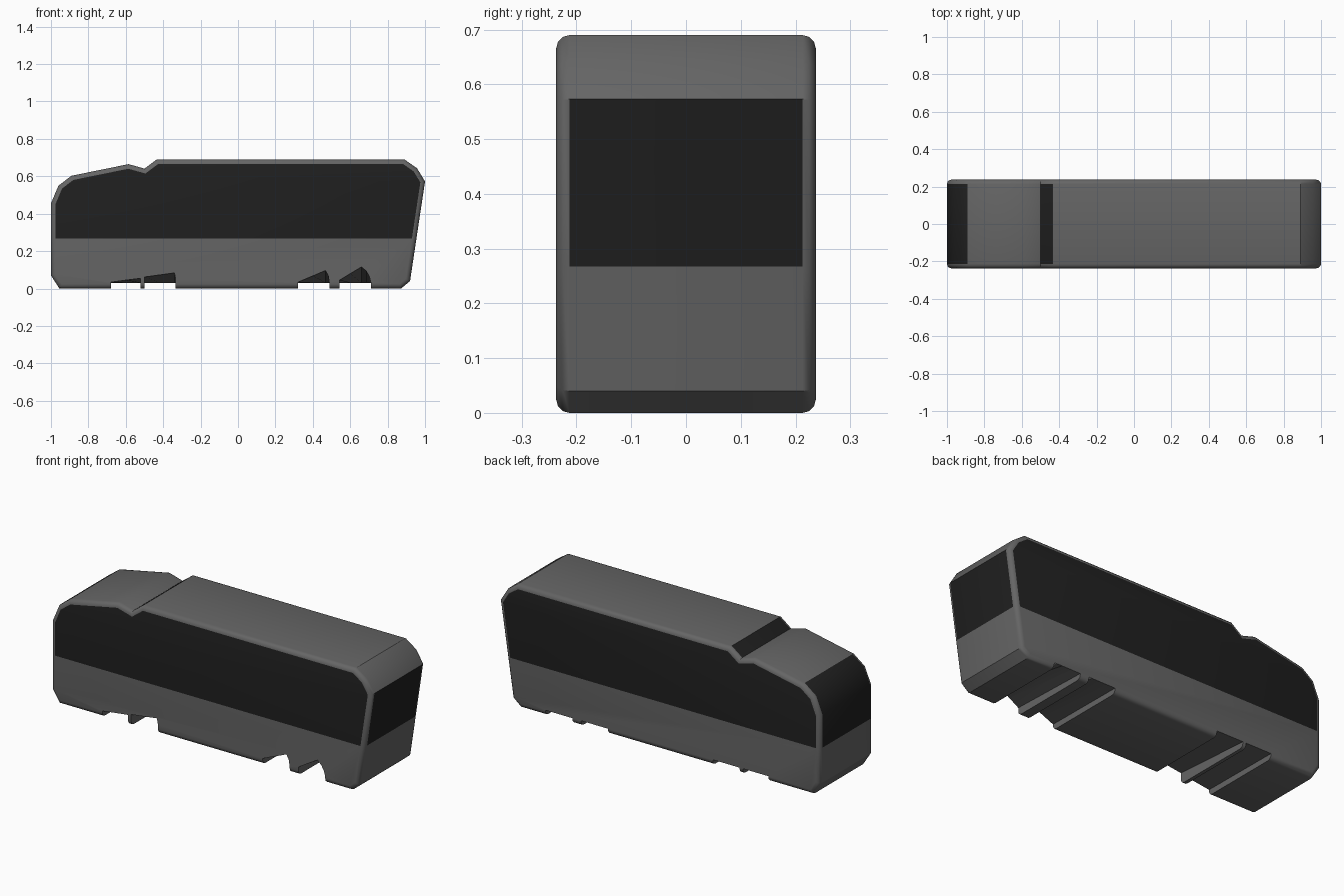
import bpy, bmesh

if "Cube" in bpy.data.objects:
    bpy.data.objects.remove(bpy.data.objects["Cube"])

HALF_W = 0.237
BELT = 0.267


def material(name, value):
    m = bpy.data.materials.new(name)
    m.diffuse_color = (value, value, value, 1)
    m.use_nodes = True
    m.node_tree.nodes["Principled BSDF"].inputs["Base Color"].default_value = m.diffuse_color
    return m


def new_object(name, bm):
    bmesh.ops.recalc_face_normals(bm, faces=bm.faces)
    me = bpy.data.meshes.new(name)
    bm.to_mesh(me)
    bm.free()
    ob = bpy.data.objects.new(name, me)
    bpy.context.collection.objects.link(ob)
    return ob


def loft(near, far, half):
    """Solid between two x-z profiles, one at -half and one at +half in y."""
    bm = bmesh.new()
    a = [bm.verts.new((x, -half, z)) for x, z in near]
    b = [bm.verts.new((x, half, z)) for x, z in far]
    bm.faces.new(a)
    bm.faces.new(b[::-1])
    for i in range(len(a)):
        j = (i + 1) % len(a)
        bm.faces.new((a[i], b[i], b[j], a[j]))
    bmesh.ops.recalc_face_normals(bm, faces=bm.faces)
    return bm


# Van body: side profile with rounded outer edges
profile = [(-0.955, 0), (-1, 0.07), (-1, 0.455), (-0.96, 0.55), (-0.89, 0.603),
           (-0.585, 0.665), (-0.5, 0.641), (-0.435, 0.69), (0.89, 0.69),
           (0.957, 0.643), (1, 0.573), (0.92, 0.04), (0.872, 0)]
bm = loft(profile, profile, HALF_W)
rim = [e for e in bm.edges if abs(e.verts[0].co.y - e.verts[1].co.y) < 1e-6]
bmesh.ops.bevel(bm, geom=rim, offset=0.024, segments=3, profile=0.5,
                affect='EDGES', clamp_overlap=False)

# Dark window band: split at the belt line, then colour sides and both ends
bmesh.ops.bisect_plane(bm, geom=bm.verts[:] + bm.edges[:] + bm.faces[:],
                       plane_co=(0, 0, BELT), plane_no=(0, 0, 1))
bm.normal_update()
for f in bm.faces:
    n, c = f.normal, f.calc_center_median()
    side = abs(n.y) > 0.99
    end = abs(n.y) < 0.05 and (n.x < -0.5 or n.x > 0.95)
    if c.z > BELT and (side or end):
        f.material_index = 1
body = new_object("van_body", bm)
body.data.materials.append(material("body_grey", 0.13))
body.data.materials.append(material("window_dark", 0.014))

# Wheel cut-outs: shallow on the back side, rising to ramps on the front side
cuts = [
    [(-0.68, 0.034), (-0.6, 0.045), (-0.52, 0.055)],
    [(-0.50, 0.062), (-0.42, 0.073), (-0.34, 0.084), (-0.333, 0.05)],
    [(0.32, 0.034), (0.4, 0.068), (0.468, 0.097), (0.482, 0.07), (0.488, 0.035)],
    [(0.543, 0.045), (0.6, 0.08), (0.66, 0.116), (0.685, 0.095), (0.702, 0.065), (0.71, 0.034)],
]
bpy.context.view_layer.objects.active = body
body.select_set(True)
for top in cuts:
    x0, x1 = top[0][0], top[-1][0]
    base = [(x1, -0.05), (x0, -0.05)]
    near = base + top
    far = base + [(x, 0.03) for x, z in top]
    cutter = new_object("wheel_cutter", loft(near, far, HALF_W + 0.003))
    cutter.hide_render = True
    mod = body.modifiers.new("wheel_cut", 'BOOLEAN')
    mod.operation = 'DIFFERENCE'
    mod.solver = 'EXACT'
    mod.object = cutter
    bpy.ops.object.modifier_apply(modifier=mod.name)
    bpy.data.objects.remove(cutter)

bpy.ops.object.shade_smooth_by_angle(angle=0.55)
